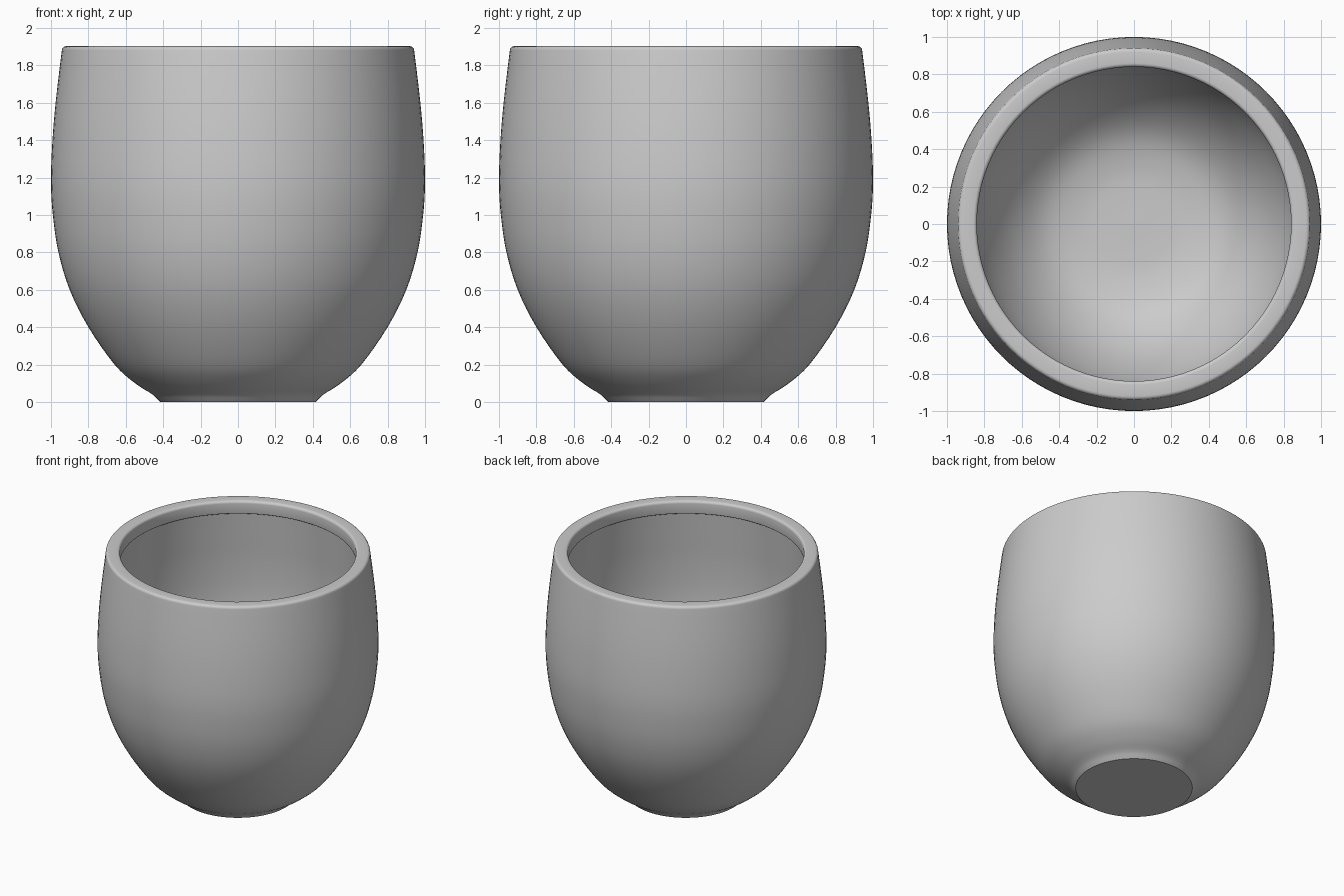
import bpy, bmesh, math
from mathutils import Vector

if "Cube" in bpy.data.objects:
    bpy.data.objects.remove(bpy.data.objects["Cube"])

SEGMENTS = 96


def smooth_path(points, steps=4):
    """Catmull-Rom curve through (radius, height) points."""
    p = [Vector(q) for q in points]
    p = [2 * p[0] - p[1]] + p + [2 * p[-1] - p[-2]]
    out = []
    for a, b, c, d in zip(p, p[1:], p[2:], p[3:]):
        for i in range(steps):
            t = i / steps
            out.append(0.5 * (2 * b + (c - a) * t + (2 * a - 5 * b + 4 * c - d) * t * t
                              + (3 * b - a - 3 * c + d) * t ** 3))
    return out + [p[-2]]


def arc(cx, cz, r, start, end, steps=5):
    """Rounded profile corner."""
    angles = [math.radians(start + (end - start) * i / steps) for i in range(steps + 1)]
    return [Vector((cx + r * math.cos(a), cz + r * math.sin(a))) for a in angles]


def lathe(name, profile):
    bm = bmesh.new()
    verts = [bm.verts.new((q.x, 0, q.y)) for q in profile]
    edges = [bm.edges.new(pair) for pair in zip(verts, verts[1:])]
    bmesh.ops.spin(bm, geom=verts + edges, cent=(0, 0, 0), axis=(0, 0, 1),
                   angle=2 * math.pi, steps=SEGMENTS)
    bmesh.ops.remove_doubles(bm, verts=bm.verts, dist=0.0005)
    bmesh.ops.recalc_face_normals(bm, faces=bm.faces)
    mesh = bpy.data.meshes.new(name)
    bm.to_mesh(mesh)
    bm.free()
    obj = bpy.data.objects.new(name, mesh)
    bpy.context.collection.objects.link(obj)
    bpy.context.view_layer.objects.active = obj
    obj.select_set(True)
    bpy.ops.object.shade_smooth_by_angle(angle=math.radians(35))
    return obj


# Outer wall from the flared foot up to the rim
outer = smooth_path([(0.425, 0.01), (0.46, 0.042), (0.55, 0.10), (0.66, 0.20), (0.80, 0.40),
                     (0.90, 0.60), (0.96, 0.80), (0.99, 1.0), (1.0, 1.18),
                     (0.992, 1.40), (0.973, 1.62), (0.942, 1.88)])
# Rounded rim, inner lip and the small undercut beneath it
rim = arc(0.920, 1.88, 0.022, 0, 90) + arc(0.86, 1.882, 0.02, 90, 180)
lip = arc(0.85, 1.81, 0.01, 180, 270, 3)
# Hollow inside following the outer wall down to the floor
inner = smooth_path([(0.87, 1.80), (0.887, 1.60), (0.903, 1.40), (0.91, 1.18), (0.90, 1.0),
                     (0.868, 0.80), (0.81, 0.60), (0.71, 0.40), (0.59, 0.25),
                     (0.46, 0.155), (0.30, 0.11), (0.15, 0.10), (0, 0.10)])

lathe("planter_pot", [Vector((0, 0)), Vector((0.415, 0))] + outer + rim + lip + inner)
